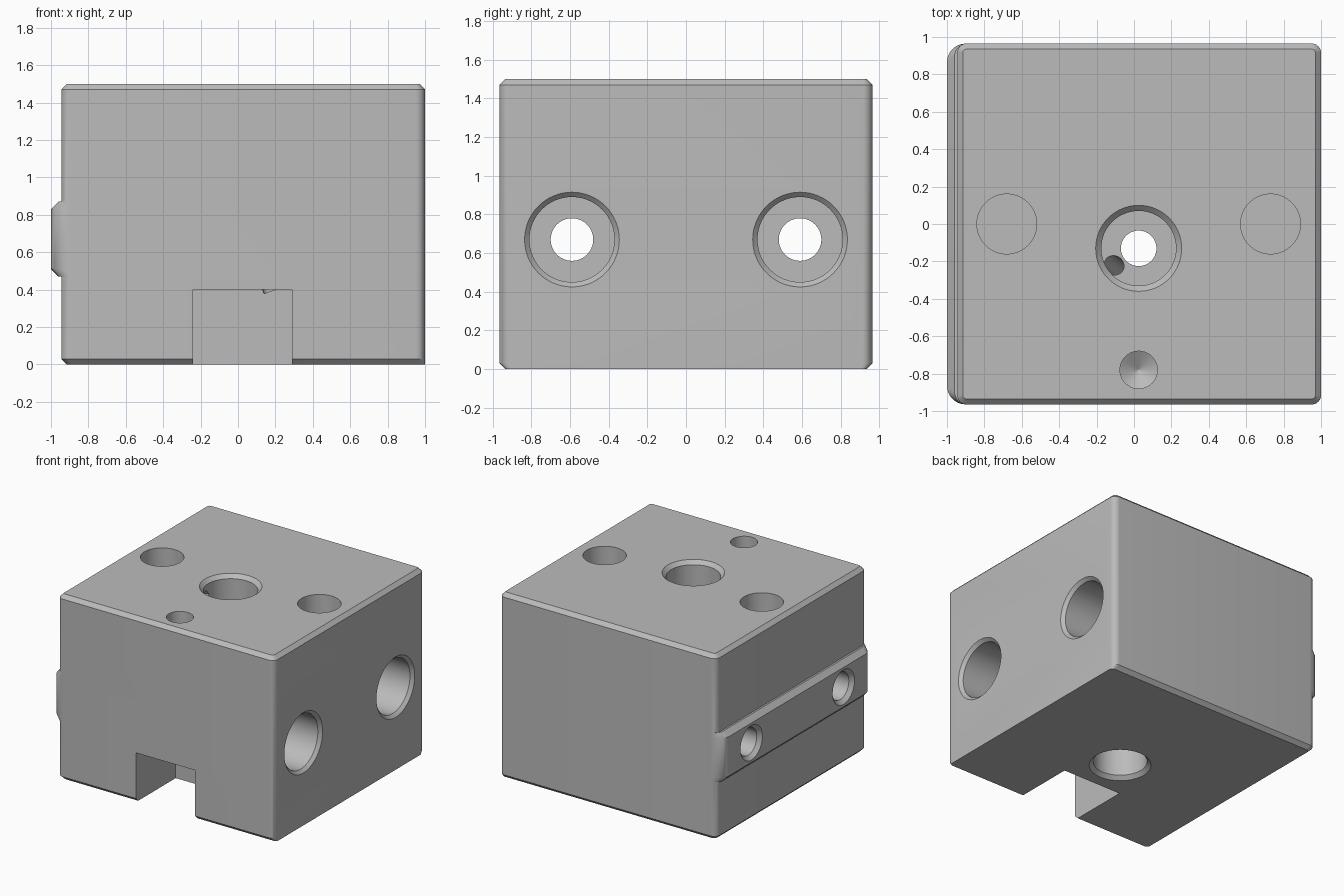
import bpy, bmesh, math
from mathutils import Vector

cube = bpy.data.objects.get("Cube")
if cube:
    bpy.data.objects.remove(cube, do_unlink=True)

steel = bpy.data.materials.new("plain_grey")
steel.use_nodes = True
GREY = (0.5, 0.5, 0.5, 1)
steel.diffuse_color = GREY
steel.node_tree.nodes["Principled BSDF"].inputs["Base Color"].default_value = GREY


def loft(name, rings):
    """Closed solid through rings of equal point count."""
    bm = bmesh.new()
    loops = [[bm.verts.new(p) for p in ring] for ring in rings]
    n = len(loops[0])
    for a, b in zip(loops, loops[1:]):
        for i in range(n):
            j = (i + 1) % n
            bm.faces.new((a[i], a[j], b[j], b[i]))
    bm.faces.new(loops[0][::-1])
    bm.faces.new(loops[-1])
    bmesh.ops.recalc_face_normals(bm, faces=bm.faces)
    mesh = bpy.data.meshes.new(name)
    bm.to_mesh(mesh)
    bm.free()
    mesh.materials.append(steel)
    obj = bpy.data.objects.new(name, mesh)
    bpy.context.collection.objects.link(obj)
    return obj


def rounded(x0, x1, y, r, z, steps=8):
    """Rounded rectangle ring, symmetric in y."""
    corners = [(x1 - r, y - r), (x0 + r, y - r), (x0 + r, r - y), (x1 - r, r - y)]
    ring = []
    for k, (cx, cy) in enumerate(corners):
        for s in range(steps + 1):
            a = math.pi / 2 * (k + s / steps)
            ring.append((cx + r * math.cos(a), cy + r * math.sin(a), z))
    return ring


def drill(name, start, direction, profile, sides=64):
    """Turned cutter; profile lists (radius, depth) along the direction."""
    turn = Vector(direction).to_track_quat('Z', 'Y')
    rings = []
    for r, d in profile:
        ring = []
        for i in range(sides):
            a = math.tau * i / sides
            ring.append(Vector(start) + turn @ Vector((r * math.cos(a), r * math.sin(a), d)))
        rings.append(ring)
    return loft(name, rings)


def combine(target, tool, operation):
    mod = target.modifiers.new(tool.name, 'BOOLEAN')
    mod.operation = operation
    mod.solver = 'EXACT'
    mod.object = tool
    bpy.context.view_layer.objects.active = target
    bpy.ops.object.modifier_apply(modifier=mod.name)
    bpy.data.objects.remove(tool, do_unlink=True)


# Main block, chamfered on top and on three bottom edges
L, R, Y, C = -0.945, 1.0, 0.965, 0.03
block = loft("machined_block", [
    rounded(L + C, R, Y - C, 0.03, 0),
    rounded(L, R, Y, 0.05, C),
    rounded(L, R, Y, 0.05, 1.5 - C),
    rounded(L + C, R - C, Y - C, 0.02, 1.5)])

# Raised rib across one side
rib = loft("side_rib", [rounded(x, -0.5, 0.9645, r, z) for x, r, z in
                        ((-0.96, 0.07, 0.47), (-1, 0.1, 0.51),
                         (-1, 0.1, 0.83), (-0.96, 0.07, 0.87))])
combine(block, rib, 'UNION')

# Slot at the bottom of the front
slot = loft("front_slot", [[(x, y, z) for x, y in
                            ((-0.24, -1.1), (0.29, -1.1), (0.29, -0.455), (-0.24, -0.455))]
                           for z in (-0.1, 0.4)])
cutters = [slot]

# Central through hole, counterbored at both ends
cutters.append(drill("centre_bore", (0.025, -0.13, 1.5), (0, 0, -1), [
    (0.24, -0.01), (0.2, 0.03), (0.2, 0.28), (0.095, 0.28),
    (0.095, 1.22), (0.2, 1.22), (0.2, 1.47), (0.24, 1.51)]))

# Cross bolt holes, counterbored on one side and leaving through the rib
for y in (-0.59, 0.59):
    cutters.append(drill("bolt_bore", (1, y, 0.67), (-1, 0, 0), [
        (0.255, -0.01), (0.22, 0.025), (0.22, 0.5), (0.11, 0.5),
        (0.11, 1.97), (0.15, 2.01)]))

# Flat dowel holes and a pointed blind hole on top
for x in (-0.68, 0.73):
    cutters.append(drill("dowel_hole", (x, 0, 1.5), (0, 0, -1), [(0.16, -0.05), (0.16, 0.4)]))
cutters.append(drill("blind_hole", (0.025, -0.78, 1.5), (0, 0, -1),
                     [(0.1, -0.05), (0.1, 0.35), (0.001, 0.41)]))

# Thin slanted passage from the slot to the centre counterbore
low, high = Vector((0.17, -0.44, 0.44)), Vector((-0.17, -0.17, 1.4))
cutters.append(drill("slanted_passage", low, high - low,
                     [(0.05, -0.05), (0.05, (high - low).length), (0.001, (high - low).length + 0.03)], 32))

for cutter in cutters:
    combine(block, cutter, 'DIFFERENCE')

bpy.ops.object.select_all(action='DESELECT')
block.select_set(True)
bpy.context.view_layer.objects.active = block
bpy.ops.object.shade_smooth_by_angle(angle=math.radians(25))
